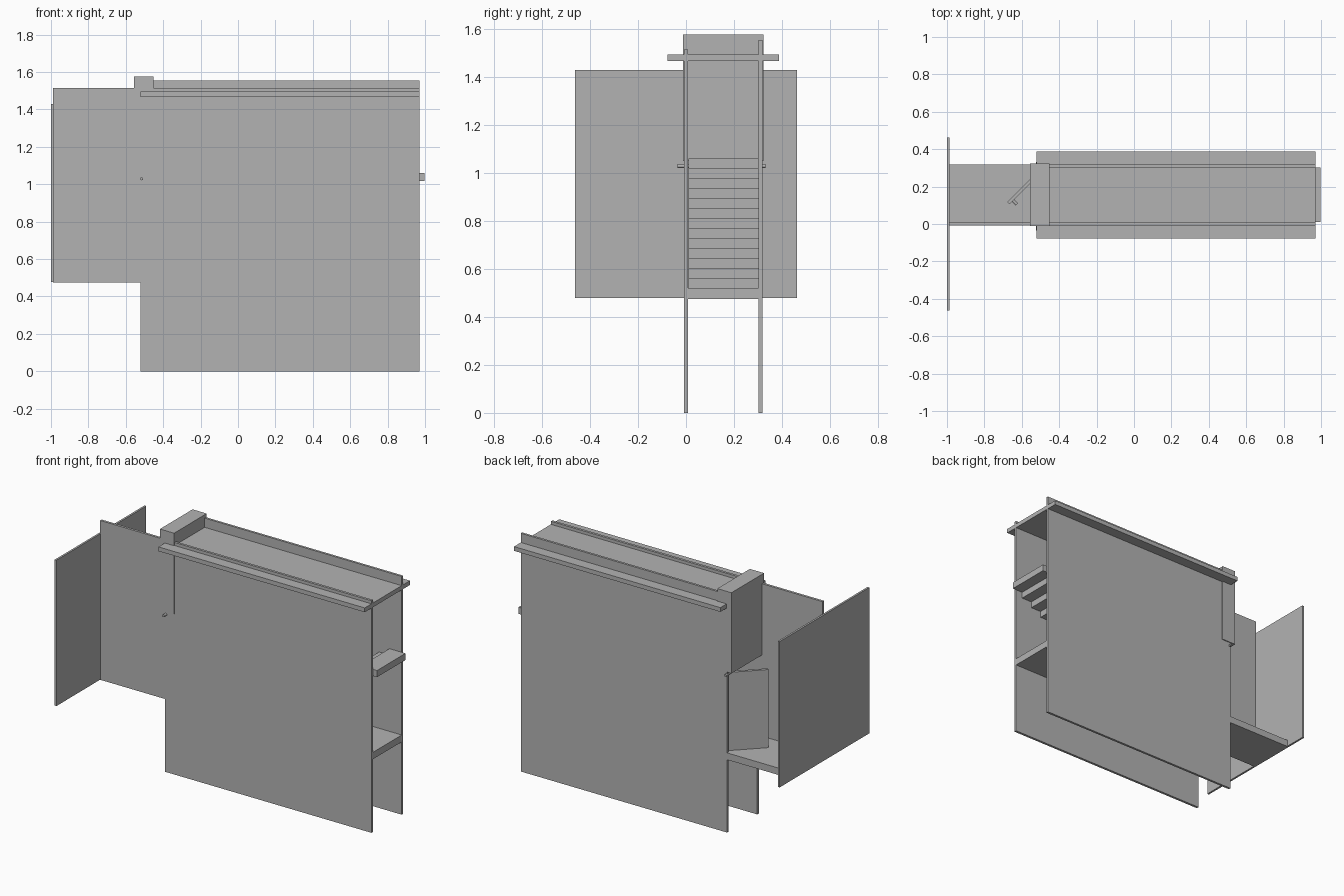
import bpy, bmesh, math
from mathutils import Matrix

cube = bpy.data.objects.get("Cube")
if cube:
    bpy.data.objects.remove(cube, do_unlink=True)

grey = bpy.data.materials.new("plain_grey")
colour = (0.45, 0.45, 0.45, 1)
grey.diffuse_color = colour
grey.use_nodes = True
grey.node_tree.nodes["Principled BSDF"].inputs["Base Color"].default_value = colour


def finish(name, bm):
    bmesh.ops.recalc_face_normals(bm, faces=bm.faces)
    mesh = bpy.data.meshes.new(name)
    bm.to_mesh(mesh)
    bm.free()
    mesh.materials.append(grey)
    obj = bpy.data.objects.new(name, mesh)
    bpy.context.collection.objects.link(obj)
    return obj


def box(name, x, y, z):
    """Axis-aligned box from three (low, high) ranges."""
    bm = bmesh.new()
    bmesh.ops.create_cube(bm, size=1)
    for v in bm.verts:
        for i, (lo, hi) in enumerate((x, y, z)):
            v.co[i] = hi if v.co[i] > 0 else lo
    return finish(name, bm)


def wall(name, outline, y):
    """Upright sheet: an x-z outline pushed through its y range."""
    bm = bmesh.new()
    face = bm.faces.new([bm.verts.new((px, y[0], pz)) for px, pz in outline])
    new = bmesh.ops.extrude_face_region(bm, geom=[face])["geom"]
    for v in new:
        if isinstance(v, bmesh.types.BMVert):
            v.co.y = y[1]
    return finish(name, bm)


def rod(name, radius, length, place):
    """Round bar along y, then placed."""
    bm = bmesh.new()
    bmesh.ops.create_cone(bm, cap_ends=True, segments=12, radius1=radius, radius2=radius,
                          depth=length, matrix=place @ Matrix.Rotation(math.pi / 2, 4, 'X'))
    return finish(name, bm)


LEFT, RIGHT, JOG = -0.99, 0.97, -0.52
FLOOR = (0.475, 0.52)

# Long walls: the front one reaches out over the landing
wall("front_wall", [(JOG, 0), (RIGHT, 0), (RIGHT, 1.515), (LEFT, 1.515),
                    (LEFT, FLOOR[0]), (JOG, FLOOR[0])], (-0.008, 0.008))
box("back_wall", (JOG, RIGHT), (0.303, 0.318), (0, 1.555))

# Floor, roof and end panel
box("floor", (LEFT, RIGHT), (-0.008, 0.318), FLOOR)
box("roof_slab", (JOG, RIGHT), (-0.078, 0.388), (1.467, 1.495))
box("end_panel", (-1, -0.987), (-0.463, 0.463), (0.478, 1.43))

# Overhead box above the doorway, with a shaft beneath it
box("overhead_box", (-0.555, -0.453), (-0.012, 0.324), (1.05, 1.577))
rod("cross_shaft", 0.008, 0.366, Matrix.Translation((-0.515, 0.148, 1.029)))

# Staircase rising toward the open end
STEPS = 13
rise = (1.06 - FLOOR[1]) / STEPS
for i in range(STEPS):
    nose, top = 0.997 - 0.075 * i, 1.06 - rise * i
    box(f"stair_step_{i + 1}", (nose - 0.115, nose), (0.01, 0.303), (top - rise - 0.002, top))

# Half-open door, hinged by the back wall
swing = Matrix.Translation((-0.5, 0.283, 0)) @ Matrix.Rotation(math.radians(225), 4, 'Z')
door = box("door", (0, 0.243), (-0.009, 0.009), (FLOOR[1], 1.03))
door.data.transform(swing)
rod("door_knob", 0.008, 0.03, swing @ Matrix.Translation((0.215, 0.022, 0.77)))
